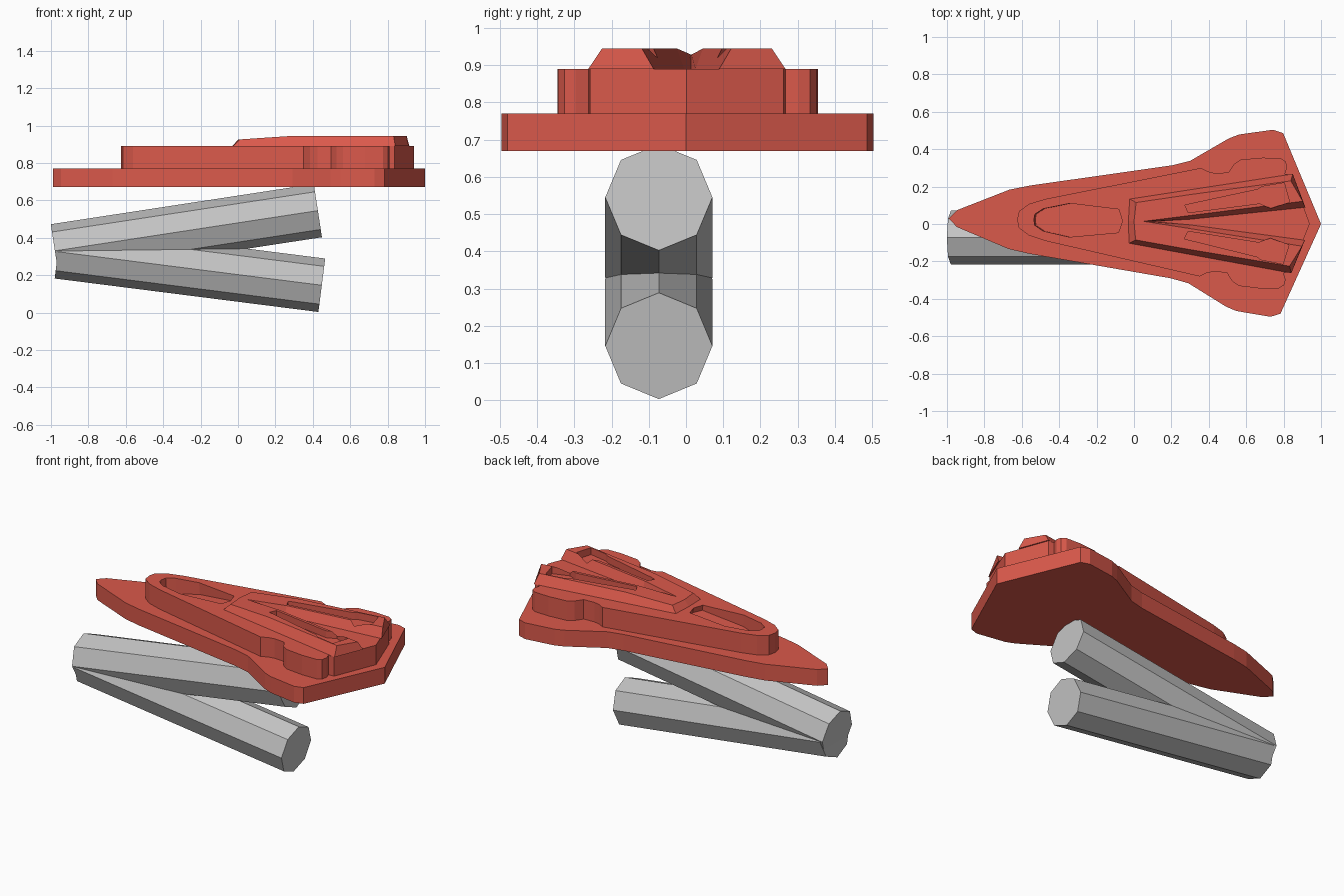
import bpy, bmesh, math
from mathutils import Matrix, Vector

if "Cube" in bpy.data.objects:
    bpy.data.objects.remove(bpy.data.objects["Cube"])


def material(name, rgb):
    m = bpy.data.materials.new(name)
    m.diffuse_color = (*rgb, 1)
    m.use_nodes = True
    m.node_tree.nodes["Principled BSDF"].inputs["Base Color"].default_value = m.diffuse_color
    return m


red = material("hull red", (0.70, 0.10, 0.07))
grey = material("tube grey", (0.55, 0.55, 0.55))

# the ship is symmetric about an axis turned slightly round its tail
TURN = Matrix.Translation((1, 0, 0)) @ Matrix.Rotation(-0.015, 4, 'Z') @ Matrix.Translation((-1, 0, 0))


def finish(bm, name, mat):
    bmesh.ops.recalc_face_normals(bm, faces=bm.faces[:])
    me = bpy.data.meshes.new(name)
    bm.to_mesh(me)
    bm.free()
    me.materials.append(mat)
    ob = bpy.data.objects.new(name, me)
    bpy.context.collection.objects.link(ob)
    return ob


def loft(name, low, high, top_faces=None):
    """Solid between two outlines with matching points."""
    bm = bmesh.new()
    a = [bm.verts.new(TURN @ Vector(p)) for p in low]
    b = [bm.verts.new(TURN @ Vector(p)) for p in high]
    n = len(a)
    bm.faces.new(a[::-1])
    for f in top_faces or [range(n)]:
        bm.faces.new([b[i] for i in f])
    for i in range(n):
        j = (i + 1) % n
        bm.faces.new((a[i], a[j], b[j], b[i]))
    return finish(bm, name, red)


def whole(half):
    """Close a half outline whose first and last points lie on the axis."""
    return half + [(x, -y) for x, y in half[-2:0:-1]]


def plate(name, pts, z0, z1):
    return loft(name, [(x, y, z0) for x, y in pts], [(x, y, z1) for x, y in pts])


def cut(ob, cutter):
    mod = ob.modifiers.new("cut", 'BOOLEAN')
    mod.operation, mod.solver, mod.object = 'DIFFERENCE', 'EXACT', cutter
    bpy.context.view_layer.objects.active = ob
    bpy.ops.object.modifier_apply(modifier=mod.name)
    bpy.data.objects.remove(cutter)


# base plate
plate("base_plate", whole([
    (-0.99, 0), (-0.947, 0.045), (-0.67, 0.158), (-0.56, 0.182), (0.2, 0.302), (0.295, 0.327),
    (0.5, 0.45), (0.555, 0.472), (0.737, 0.5), (0.79, 0.483), (1, 0)]), 0.67, 0.77)

# middle deck with side notches
deck = plate("middle_deck", whole([
    (-0.625, 0), (-0.615, 0.045), (-0.56, 0.085), (-0.47, 0.113), (0.355, 0.29), (0.39, 0.272),
    (0.43, 0.263), (0.5, 0.268), (0.53, 0.313), (0.567, 0.338), (0.684, 0.35), (0.78, 0.347),
    (0.807, 0.33), (0.815, 0.3), (0.803, 0.265), (0.84, 0.26), (0.94, 0)]), 0.77, 0.89)

# cockpit recess, floor rising toward the tail
oval = whole([(-0.54, 0), (-0.535, 0.03), (-0.49, 0.06), (-0.35, 0.09), (-0.09, 0.062), (-0.07, 0)])
floor = [(x + 0.012, y, 0.79 + 0.15 * (x + 0.54)) for x, y in oval]
cut(deck, loft("recess_cutter", floor, [(x, y, 0.95) for x, y in oval]))

# two tapered ridges with a slot and box sunk in each
LOW = [(-0.03, 0), (-0.025, 0.118), (0.3, 0.173), (0.845, 0.265), (0.915, 0.088), (0.3, 0.015), (0.1, 0)]
HIGH = [(0, 0), (0.01, 0.1), (0.3, 0.147), (0.835, 0.228), (0.9, 0.12), (0.3, 0.035), (0.05, 0)]
SLOT = [(0.27, 0.09), (0.66, 0.18), (0.68, 0.195), (0.8, 0.217), (0.83, 0.115), (0.73, 0.08),
        (0.67, 0.105), (0.29, 0.05)]
for side, s in (("left", 1), ("right", -1)):
    ridge = loft(side + "_ridge", [(x, s * y, 0.89) for x, y in LOW],
                 [(x, s * y, 0.925 + min(x, 0.3) / 15) for x, y in HIGH],
                 [(0, 1, 2, 5, 6), (2, 3, 4, 5)])
    cut(ridge, plate("slot_cutter", [(x, s * y) for x, y in SLOT], 0.902, 1.0))


# eight-sided tubes forming a sideways V
def tube(name, p, q):
    d = Vector(q) - Vector(p)
    bm = bmesh.new()
    bmesh.ops.create_cone(bm, cap_ends=True, segments=8, radius1=0.144, radius2=0.144, depth=d.length)
    bm.transform(Matrix.Translation((Vector(p) + Vector(q)) / 2) @
                 Matrix.Rotation(math.atan2(d.x, d.z), 4, 'Y'))
    finish(bm, name, grey)


tube("upper_tube", (-0.979, -0.073, 0.33), (0.427, -0.073, 0.545))
tube("lower_tube", (-0.962, -0.073, 0.325), (0.448, -0.073, 0.146))
